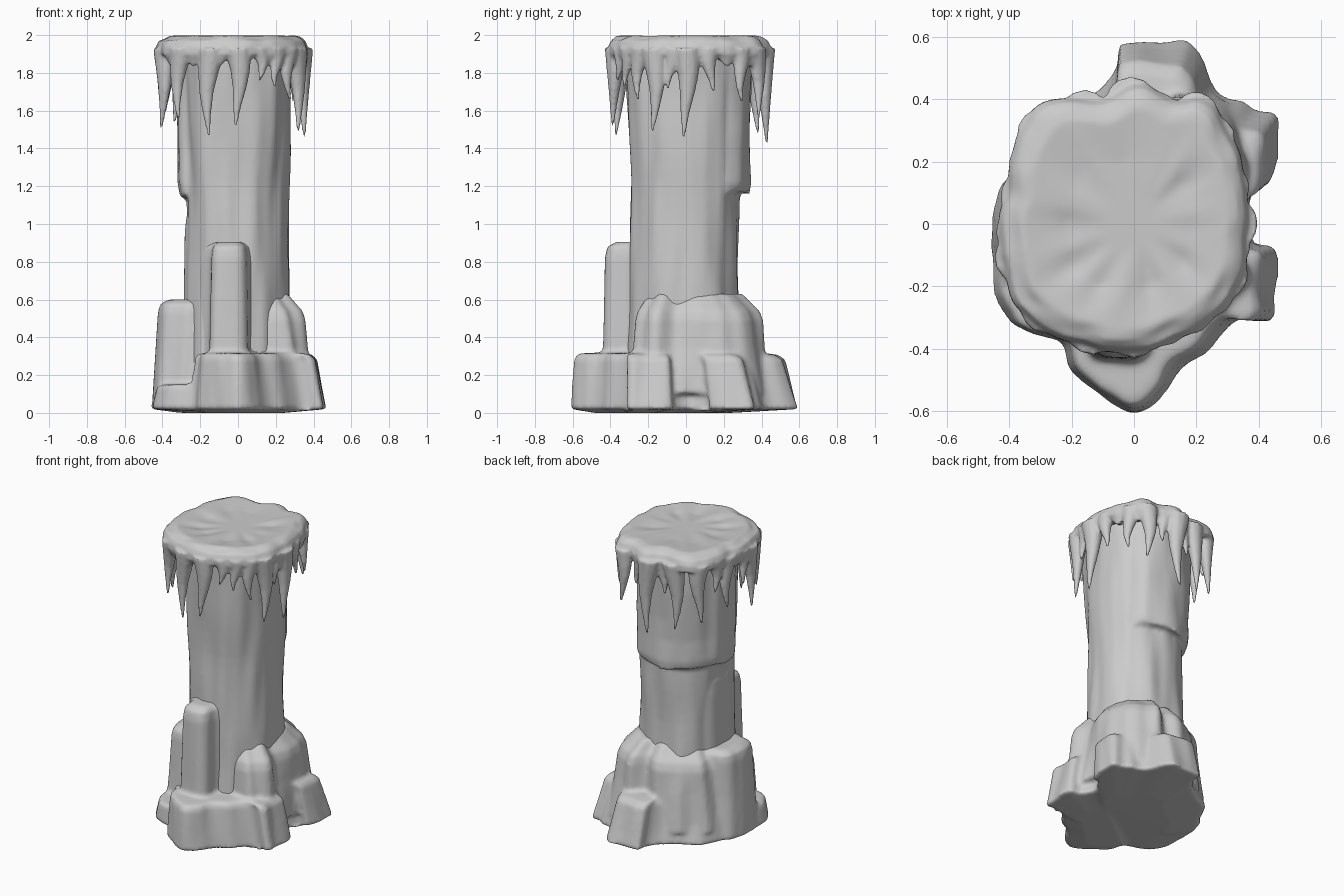
import bpy, bmesh, math
from mathutils import Vector, noise

cube = bpy.data.objects.get("Cube")
if cube:
    bpy.data.objects.remove(cube)

ice = bpy.data.materials.new("frosted grey")
ice.use_nodes = True
GREY = (0.6, 0.6, 0.6, 1)
ice.diffuse_color = GREY
ice.node_tree.nodes["Principled BSDF"].inputs["Base Color"].default_value = GREY
ice.node_tree.nodes["Principled BSDF"].inputs["Roughness"].default_value = 0.7


def closed_curve(points, steps=6):
    """Smooth closed outline through the given points."""
    out, n = [], len(points)
    for i in range(n):
        a, b, c, d = (Vector(points[(i + k) % n]) for k in (-1, 0, 1, 2))
        for s in range(steps):
            t = s / steps
            out.append(b + (c - a) * t / 2 + (a * 2 - b * 5 + c * 4 - d) * t * t / 2
                       + (b * 3 - a - c * 3 + d) * t ** 3 / 2)
    return out


def loft(bm, rings):
    """Skin equal-length rings of points and close both ends."""
    rows = [[bm.verts.new(p) for p in ring] for ring in rings]
    n = len(rows[0])
    for low, high in zip(rows, rows[1:]):
        for i in range(n):
            j = (i + 1) % n
            bm.faces.new((low[i], low[j], high[j], high[i]))
    bm.faces.new(rows[0][::-1])
    bm.faces.new(rows[-1])


def stack(bm, outline, levels, centre=(0, 0), rough=0.0):
    """Loft one outline through (height, scale) levels with vertical fluting."""
    c = Vector(centre)
    curve = closed_curve(outline)
    rings = []
    for height, scale in levels:
        ring = []
        for p in curve:
            z = height(p) if callable(height) else height
            d = p - c
            w = noise.noise(Vector((p.x * 11, p.y * 11, z * 2))) * rough
            q = c + d * scale + d.normalized() * w
            ring.append((q.x, q.y, z))
        rings.append(ring)
    loft(bm, rings)


def finish(bm, name, voxel):
    """Fuse the overlapping solids of one part into a soft skin."""
    bmesh.ops.recalc_face_normals(bm, faces=bm.faces)
    mesh = bpy.data.meshes.new(name)
    bm.to_mesh(mesh)
    bm.free()
    mesh.materials.append(ice)
    obj = bpy.data.objects.new(name, mesh)
    bpy.context.collection.objects.link(obj)
    fuse = obj.modifiers.new("fuse", 'REMESH')
    fuse.mode, fuse.voxel_size, fuse.use_smooth_shade = 'VOXEL', voxel, True
    soften = obj.modifiers.new("soften", 'SMOOTH')
    soften.factor, soften.iterations = 0.5, 3


# Shaft: a waisted, flat-sided trunk with an overhanging sheet on its upper back
bm = bmesh.new()
TRUNK = [(0.26, -0.08), (0.26, 0.1), (0.16, 0.24), (0, 0.28), (-0.15, 0.26), (-0.24, 0.16),
         (-0.27, 0), (-0.25, -0.15), (-0.18, -0.26), (-0.05, -0.295), (0.1, -0.285), (0.2, -0.2)]
levels = []
for k in range(25):
    z = 0.1 + k * 0.075
    levels.append((z, 0.99 + 0.1 * max(0, 0.8 - z) + 0.15 * max(0, z - 1.2)))
stack(bm, TRUNK, levels, rough=0.02)
SHEET = [(0.18, 0.15), (0.2, 0.24), (0.13, 0.31), (0.03, 0.34), (-0.1, 0.33),
         (-0.22, 0.26), (-0.3, 0.13), (-0.315, -0.02), (-0.27, -0.12), (0, 0)]
stack(bm, SHEET, [(lambda p: 1.16 + 0.05 * noise.noise(Vector((p.x * 8, p.y * 8, 0))), 0.97),
                  (1.22, 1), (1.36, 0.99), (1.5, 1), (1.7, 1.01), (1.9, 1.02)], rough=0.02)
SHARD = [(-0.15, 0.2), (-0.26, 0.12), (-0.28, 0.0), (-0.27, -0.1), (-0.18, -0.12)]
stack(bm, SHARD, [(0.4, 1.03), (0.95, 1), (1.04, 0.97), (1.08, 0.85)])
finish(bm, "ice_shaft", 0.014)

# Base: low spreading skirt, taller collar, front pillar and side block
SKIRT = [(0.34, 0.02), (0.38, 0.12), (0.45, 0.15), (0.46, 0.35), (0.37, 0.38), (0.26, 0.45),
         (0.2, 0.57), (0.15, 0.6), (-0.03, 0.59), (-0.06, 0.5), (-0.15, 0.4), (-0.3, 0.31),
         (-0.4, 0.15), (-0.46, 0.02), (-0.44, -0.26), (-0.36, -0.34), (-0.23, -0.39),
         (-0.19, -0.5), (-0.08, -0.57), (0, -0.61), (0.1, -0.55), (0.15, -0.46), (0.23, -0.42),
         (0.31, -0.33), (0.37, -0.3), (0.45, -0.3), (0.46, -0.09), (0.37, -0.05)]


def skirt_height(share):
    """Height of a skirt level, which is lower at one front corner."""
    def height(p):
        low = p.x < -0.28 and p.y < 0.05
        return 0.02 + share * (0.13 if low else 0.295)
    return height


bm = bmesh.new()
SHARES = [(-0.068, 0.6), (0, 1), (0.3, 0.97), (0.6, 0.94), (0.88, 0.91), (0.97, 0.87),
          (1, 0.8), (1.02, 0.4)]
stack(bm, SKIRT, [(skirt_height(share), scale) for share, scale in SHARES], (-0.1, -0.3), 0.025)
COLLAR = [(0.35, -0.17), (0.33, -0.05), (0.34, 0.1), (0.33, 0.23), (0.26, 0.35), (0.14, 0.39),
          (0.06, 0.36), (-0.06, 0.38), (-0.24, 0.29), (-0.33, 0.15), (-0.32, 0), (-0.28, -0.14),
          (-0.15, -0.24), (0.1, -0.24), (0.2, -0.27), (0.3, -0.24)]
stack(bm, COLLAR, [(0.1, 1.12), (0.35, 1.04), (0.49, 1), (0.54, 0.95), (0.57, 0.87),
                   (0.63, 0.72)], rough=0.035)
PILLAR = [(-0.2, -0.2), (-0.15, -0.31), (-0.14, -0.4), (-0.09, -0.43), (0, -0.43),
          (0.045, -0.39), (0.06, -0.31), (0.11, -0.2)]
stack(bm, PILLAR, [(0.1, 1.08), (0.4, 1.02), (0.82, 0.97), (0.88, 0.9), (0.905, 0.65)],
      (-0.05, -0.25), 0.01)
BLOCK = [(-0.2, 0.16), (-0.36, 0.14), (-0.42, 0.06), (-0.42, -0.08), (-0.37, -0.17), (-0.2, -0.18)]
stack(bm, BLOCK, [(0.03, 1.14), (0.3, 1.05), (0.53, 0.99), (0.575, 0.94), (0.6, 0.75)],
      (-0.2, 0), 0.015)
finish(bm, "ice_base", 0.014)

# Cap: thick slab of snow with a scalloped rim
CAP = [(0.37, 0), (0.36, 0.12), (0.33, 0.25), (0.29, 0.34), (0.22, 0.41), (0.14, 0.4), (0, 0.45),
       (-0.1, 0.4), (-0.29, 0.39), (-0.38, 0.27), (-0.41, 0.12), (-0.44, 0), (-0.41, -0.2),
       (-0.34, -0.31), (-0.2, -0.38), (0, -0.41), (0.13, -0.38), (0.25, -0.31), (0.34, -0.18)]


def scallop(p):
    return 1.86 + 0.03 * math.sin(18 * math.atan2(p.y, p.x))


def crust(p):
    return 1.985 + 0.02 * noise.noise(Vector((p.x * 6, p.y * 6, 0)))


bm = bmesh.new()
stack(bm, CAP, [(1.9, 0.6), (lambda p: scallop(p) + 0.02, 0.84), (scallop, 0.93), (1.9, 1),
                (1.94, 0.995), (1.97, 0.96), (crust, 0.9), (1.998, 0.82), (crust, 0.5),
                (1.985, 0.2)], rough=0.015)

# Icicles: tapering drips under the rim, as (degrees, tip height)
DRIPS = [(0, 1.46), (22, 1.7), (45, 1.65), (62, 1.57), (76, 1.72), (90, 1.43), (104, 1.7),
         (118, 1.48), (135, 1.54), (150, 1.72), (165, 1.58), (182, 1.7), (200, 1.51),
         (222, 1.56), (247, 1.47), (270, 1.52), (288, 1.76),
         (302, 1.73), (316, 1.66), (332, 1.49), (346, 1.72)]
rim = closed_curve(CAP)
for degrees, tip in DRIPS:
    a = math.radians(degrees)
    out = Vector((math.cos(a), math.sin(a)))
    side = Vector((-out.y, out.x))
    root = max(rim, key=lambda p: p.normalized().dot(out))
    length = 1.93 - tip
    rings = []
    for t in (0, 0.15, 0.3, 0.5, 0.75, 1):
        r = 0.008 + (0.032 + 0.08 * length) * (1 - t) ** 1.1
        centre = root * (0.9 + 0.05 * t) + side * 0.012 * math.sin(5 * t + degrees)
        ring = []
        for i in range(12):
            b = i * math.tau / 12
            q = centre + out * r * 0.85 * math.cos(b) + side * r * math.sin(b)
            ring.append((q.x, q.y, 1.93 - length * t))
        rings.append(ring)
    loft(bm, rings)
finish(bm, "snow_cap_and_icicles", 0.01)
